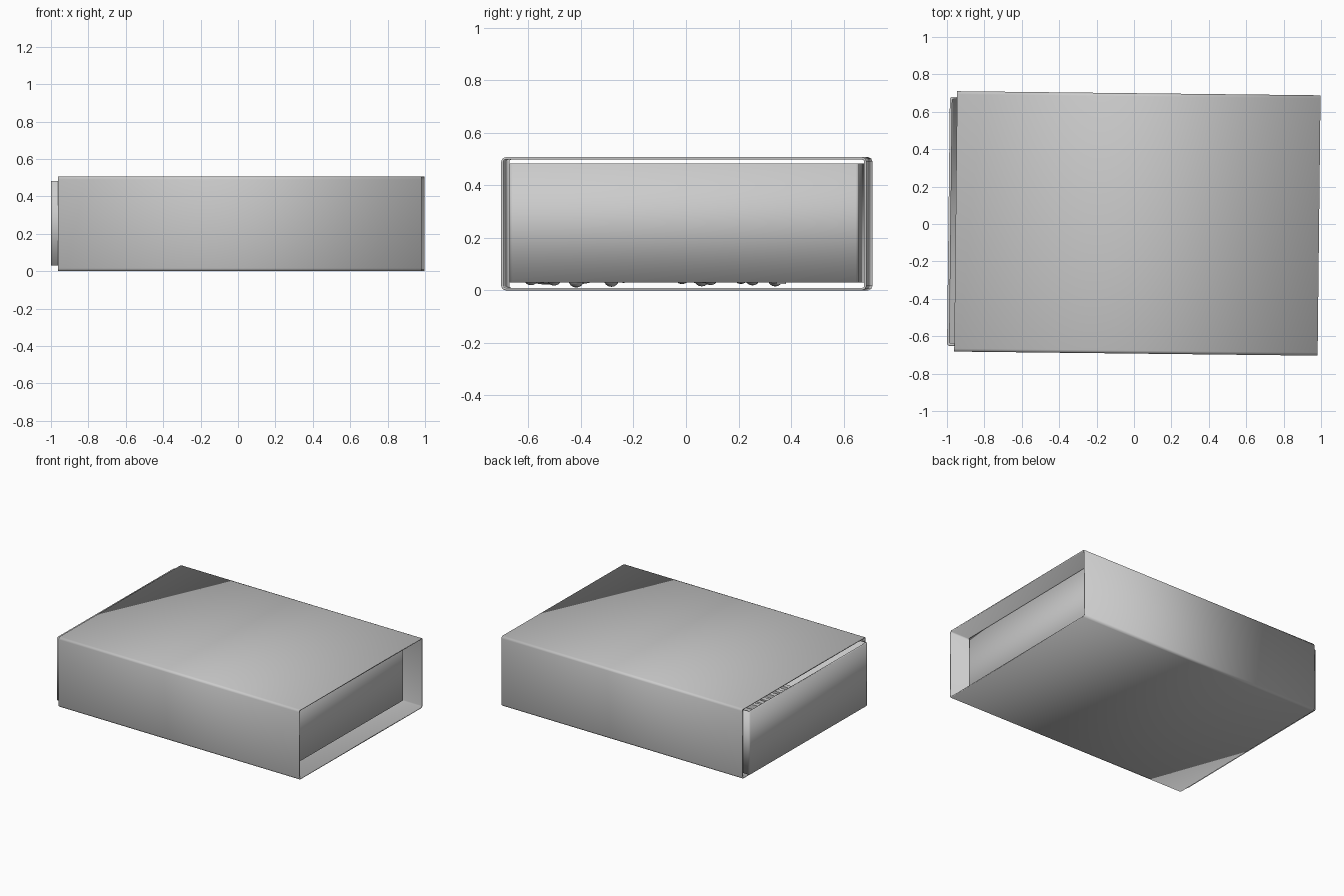
import bpy, bmesh, math, random
from mathutils import Matrix, Vector

if "Cube" in bpy.data.objects:
    bpy.data.objects.remove(bpy.data.objects["Cube"])

random.seed(4)
grey = bpy.data.materials.new("plain grey")
grey.diffuse_color = (0.6, 0.6, 0.6, 1)
grey.use_nodes = True
grey.node_tree.nodes["Principled BSDF"].inputs["Base Color"].default_value = grey.diffuse_color

# whole box sits slightly turned on the ground
TURN = Matrix.Translation((0.018, 0.003, 0)) @ Matrix.Rotation(math.radians(-0.65), 4, 'Z')


def rounded_rect(w, h, r, steps=2):
    """Counter-clockwise outline with rounded corners."""
    pts = []
    for k, (sx, sy) in enumerate([(1, 1), (-1, 1), (-1, -1), (1, -1)]):
        for i in range(steps + 1):
            a = math.pi / 2 * (k + i / steps)
            pts.append((sx * (w / 2 - r) + r * math.cos(a),
                        sy * (h / 2 - r) + r * math.sin(a)))
    return pts


def bridge(bm, a, b):
    for i in range(len(a)):
        j = (i + 1) % len(a)
        bm.faces.new((a[i], a[j], b[j], b[i]))


def finish(bm, name, smooth=True):
    bmesh.ops.recalc_face_normals(bm, faces=bm.faces)
    for f in bm.faces:
        f.smooth = smooth
    bm.transform(TURN)
    me = bpy.data.meshes.new(name)
    bm.to_mesh(me)
    bm.free()
    me.materials.append(grey)
    ob = bpy.data.objects.new(name, me)
    bpy.context.collection.objects.link(ob)
    return ob


# sleeve: open tube along x
bm = bmesh.new()
W, H, L, T = 1.392, 0.507, 1.943, 0.009
outer = rounded_rect(W, H, 0.016)
inner = rounded_rect(W - 2 * T, H - 2 * T, 0.008)
rings = [[bm.verts.new((x, p[0], p[1] + H / 2)) for p in prof]
         for x, prof in [(-L / 2, outer), (L / 2, outer), (L / 2, inner), (-L / 2, inner)]]
for i in range(4):
    bridge(bm, rings[i], rings[(i + 1) % 4])
finish(bm, "sleeve")

# drawer: open tray pushed out a little at the left
bm = bmesh.new()
X0, X1, DW, WALL = -1.01, 0.842, 1.332, 0.013
cx, DL = (X0 + X1) / 2, X1 - X0
outer = rounded_rect(DL, DW, 0.012)
inner = rounded_rect(DL - 2 * WALL, DW - 2 * WALL, 0.006)
rings = [[bm.verts.new((p[0] + cx, p[1], z)) for p in prof]
         for prof, z in [(outer, 0.03), (outer, 0.483), (inner, 0.483), (inner, 0.04)]]
for i in range(3):
    bridge(bm, rings[i], rings[i + 1])
bm.faces.new(rings[0])
bm.faces.new(rings[3])
finish(bm, "drawer")

# matches: square sticks with a bulbous head, scattered on the tray floor
sticks, heads = bmesh.new(), bmesh.new()
for i in range(14):
    y = -0.55 + i * 0.083 + random.uniform(-0.02, 0.02)
    z = 0.042 + random.uniform(0, 0.02)
    place = (Matrix.Translation((-0.08 + random.uniform(-0.05, 0.05), y, z))
             @ Matrix.Rotation(random.uniform(-0.05, 0.05), 4, 'Z')
             @ Matrix.Rotation(random.uniform(-0.008, 0.008), 4, 'Y'))
    bmesh.ops.create_cube(sticks, size=1, matrix=place @ Matrix.Diagonal((1.5, 0.035, 0.035, 1)))
    end = random.choice((-1, 1))
    bmesh.ops.create_uvsphere(
        heads, u_segments=12, v_segments=8, radius=1,
        matrix=place @ Matrix.Translation((end * 0.74, 0, 0)) @ Matrix.Diagonal((0.06, 0.03, 0.03, 1)))
finish(sticks, "match_sticks", smooth=False)
finish(heads, "match_heads")
